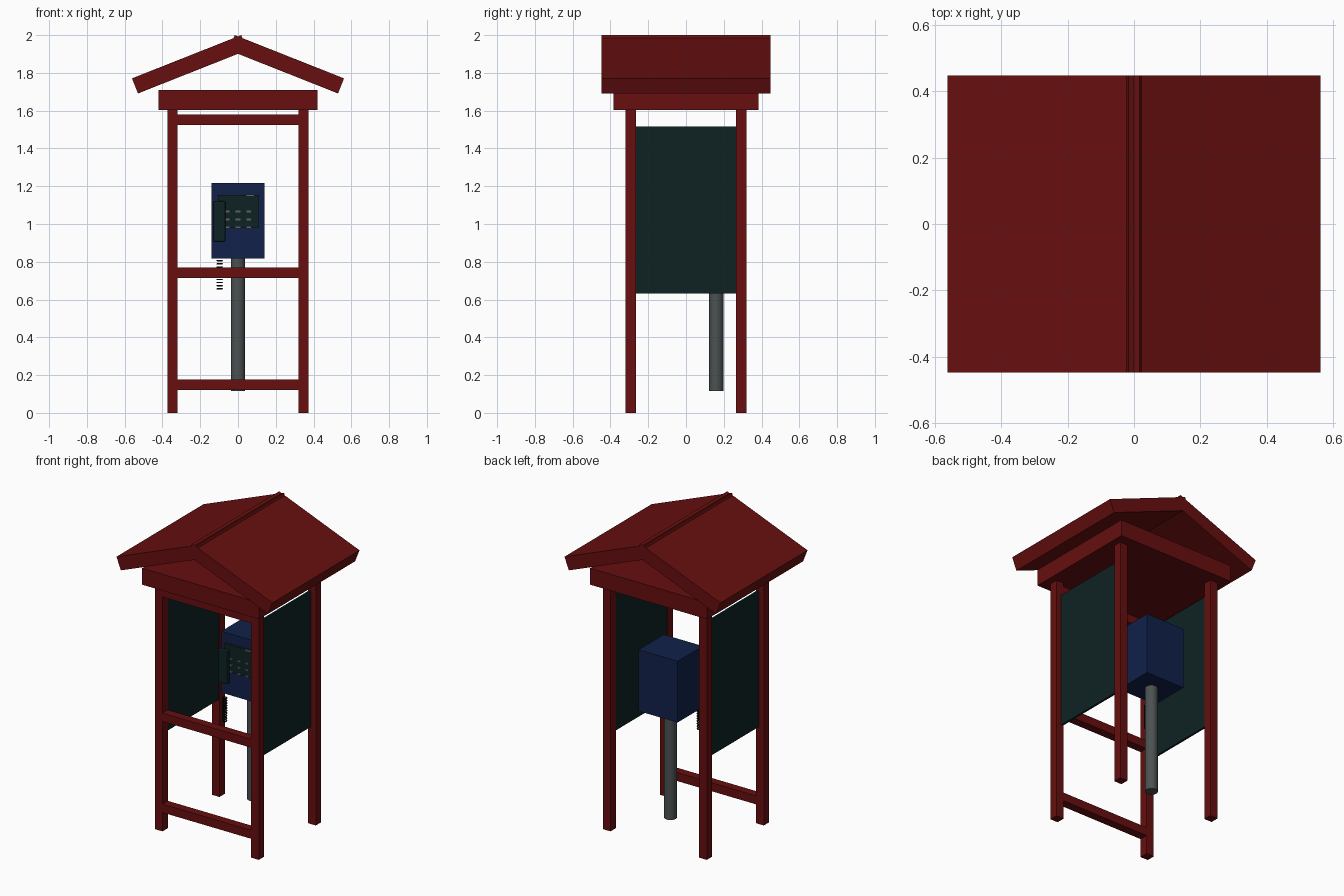
import bpy, math
from mathutils import Matrix

if "Cube" in bpy.data.objects:
    bpy.data.objects.remove(bpy.data.objects["Cube"])


def material(name, r, g, b):
    m = bpy.data.materials.new(name)
    m.diffuse_color = (r, g, b, 1)
    m.use_nodes = True
    m.node_tree.nodes["Principled BSDF"].inputs["Base Color"].default_value = m.diffuse_color
    return m


RED = material("barn red", 0.135, 0.0045, 0.0047)
GREEN = material("dark green", 0.0045, 0.0165, 0.0175)
BLUE = material("navy blue", 0.0055, 0.0150, 0.067)
GREY = material("steel grey", 0.070, 0.082, 0.082)
BUTTON = material("button grey", 0.12, 0.13, 0.13)
BLACK = material("cord black", 0.003, 0.004, 0.004)


def box(name, mat, x, y, z, bevel=0):
    """Box from its (min, max) range on each axis."""
    bpy.ops.mesh.primitive_cube_add(size=1)
    ob = bpy.context.object
    ob.name = name
    spans = (x, y, z)
    size = Matrix.Diagonal([b - a for a, b in spans] + [1])
    ob.data.transform(Matrix.Translation([(a + b) / 2 for a, b in spans]) @ size)
    ob.data.materials.append(mat)
    if bevel:
        mod = ob.modifiers.new("rounded", 'BEVEL')
        mod.width, mod.segments = bevel, 2
    return ob


# Corner posts
PX, PY, H = 0.347, 0.293, 0.0275
for sx in (-1, 1):
    for sy in (-1, 1):
        box("post", RED, (sx * PX - H, sx * PX + H), (sy * PY - H, sy * PY + H), (0, 1.61))

# Front rails
for z in (0.15, 0.7425, 1.5525):
    box("front_rail", RED, (-PX + H, PX - H), (-PY - H, -PY + H), (z - H, z + H))

# Side panels between the posts
for s in (-1, 1):
    box("side_panel", GREEN, sorted((s * 0.324, s * 0.338)), (-PY + H, PY - H), (0.632, 1.515))

# Ceiling slab
box("ceiling_slab", RED, (-0.42, 0.42), (-0.385, 0.385), (1.603, 1.71))

# Two tilted roof boards crossing at the ridge
TILT = math.radians(21.6)
LENGTH, THICK = 0.622, 0.086
for s in (-1, 1):
    board = box("roof_board", RED, sorted((0, s * LENGTH)), (-0.448, 0.448), (-THICK, 0))
    board.rotation_euler = (0, s * TILT, 0)
    board.location = (-s * 0.017, 0, 2.0)

# Pole carrying the telephone box
bpy.ops.mesh.primitive_cylinder_add(vertices=24, radius=0.038, depth=0.715,
                                    location=(0, 0.16, 0.4725))
pole = bpy.context.object
pole.name = "pole"
pole.data.materials.append(GREY)
bpy.ops.object.shade_smooth_by_angle()

# Telephone body, front plate and handset
box("telephone_box", BLUE, (-0.14, 0.14), (0.028, 0.287), (0.818, 1.217))
box("keypad_plate", GREEN, (-0.105, 0.11), (0.013, 0.03), (0.978, 1.153))
box("handset", GREEN, (-0.132, -0.066), (-0.02, 0.014), (0.905, 1.122), 0.008)

# Buttons and coin slot
for x in (-0.058, 0, 0.058):
    for z in (0.982, 1.024, 1.066):
        box("button", BUTTON, (x - 0.012, x + 0.012), (0.006, 0.014), (z - 0.006, z + 0.006))
box("coin_slot", BUTTON, (0.045, 0.085), (0.008, 0.016), (1.147, 1.157))

# Coiled cord as a stack of rings
for i in range(10):
    bpy.ops.mesh.primitive_torus_add(major_segments=16, minor_segments=6, major_radius=0.013,
                                     minor_radius=0.004, location=(-0.097, 0, 0.657 + i * 0.0165))
    ring = bpy.context.object
    ring.name = "cord_ring"
    ring.data.materials.append(BLACK)
    bpy.ops.object.shade_smooth_by_angle()
